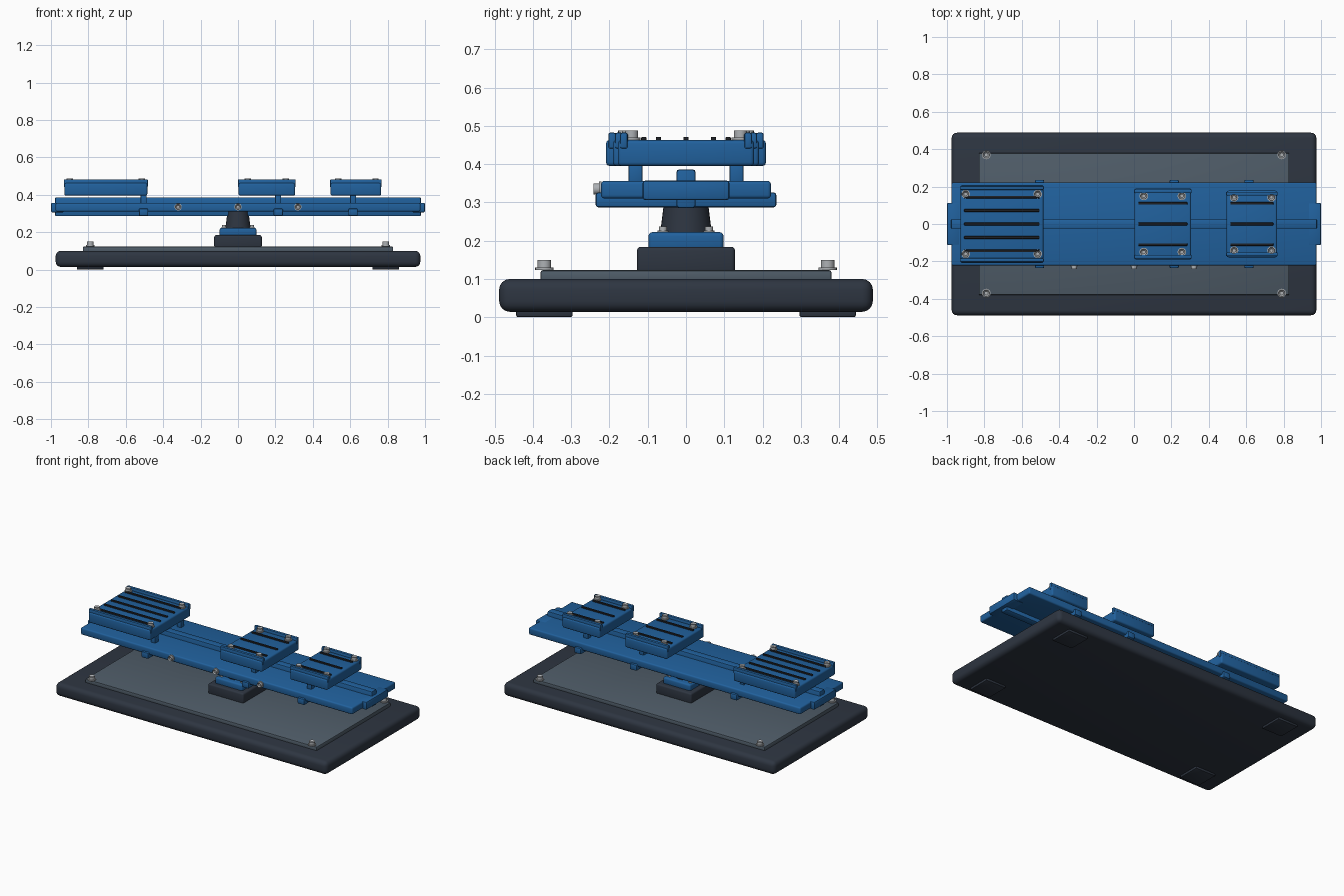
import bpy, bmesh, math
from mathutils import Matrix, Vector

if "Cube" in bpy.data.objects:
    bpy.data.objects.remove(bpy.data.objects["Cube"], do_unlink=True)


def material(name, rgb, metallic=0.0):
    m = bpy.data.materials.new(name)
    m.use_nodes = True
    m.diffuse_color = (*rgb, 1)
    shader = m.node_tree.nodes["Principled BSDF"]
    shader.inputs["Base Color"].default_value = (*rgb, 1)
    shader.inputs["Roughness"].default_value = 0.5
    return m


BLUE = material("rail_blue", (0.015, 0.12, 0.34))
DARK = material("base_charcoal", (0.027, 0.036, 0.053))
SLATE = material("plate_slate", (0.078, 0.107, 0.138))
STEEL = material("bolt_steel", (0.42, 0.44, 0.46))
BLACK = material("strip_black", (0.012, 0.014, 0.018))


def finish(name, bm, mat):
    mesh = bpy.data.meshes.new(name)
    bm.to_mesh(mesh)
    bm.free()
    mesh.materials.append(mat)
    obj = bpy.data.objects.new(name, mesh)
    bpy.context.collection.objects.link(obj)
    bpy.context.view_layer.objects.active = obj
    for o in bpy.context.selected_objects:
        o.select_set(False)
    obj.select_set(True)
    bpy.ops.object.shade_smooth_by_angle(angle=math.radians(35))
    return obj


def box(name, x, y, z, mat, bevel=0.006, segments=2):
    """Rounded box from (min, max) ranges."""
    bm = bmesh.new()
    bmesh.ops.create_cube(bm, size=1)
    for v in bm.verts:
        v.co = Vector([(r[0] + r[1]) / 2 + c * (r[1] - r[0])
                       for r, c in zip((x, y, z), v.co)])
    bmesh.ops.bevel(bm, geom=bm.edges[:], offset=bevel, segments=segments,
                    profile=0.5, affect='EDGES')
    return finish(name, bm, mat)


def cylinder(bm, r1, r2, z0, z1, sides):
    return bmesh.ops.create_cone(
        bm, cap_ends=True, segments=sides, radius1=r1, radius2=r2, depth=z1 - z0,
        matrix=Matrix.Translation((0, 0, (z0 + z1) / 2)))["verts"]


def bolt(name, loc, scale=1.0, forward=False):
    """Washer and socket head, pointing up or to the front."""
    bm = bmesh.new()
    cylinder(bm, 0.024, 0.024, 0, 0.007, 20)
    cylinder(bm, 0.018, 0.018, 0.007, 0.026, 16)
    bm.faces.ensure_lookup_table()
    top = max(bm.faces, key=lambda f: f.calc_center_median().z)
    bmesh.ops.inset_region(bm, faces=[top], thickness=0.008)
    bmesh.ops.translate(bm, verts=top.verts[:], vec=(0, 0, -0.008))
    spin = Matrix.Rotation(math.pi / 2, 4, 'X') if forward else Matrix()
    bm.transform(Matrix.Translation(loc) @ spin @ Matrix.Scale(scale, 4))
    return finish(name, bm, STEEL)


# Base slab, feet and top plate
box("base_slab", (-0.975, 0.975), (-0.488, 0.488), (0.014, 0.1), DARK, 0.028, 4)
box("base_plate", (-0.83, 0.83), (-0.38, 0.38), (0.09, 0.123), SLATE, 0.006)
for sx in (-1, 1):
    for sy in (-1, 1):
        fx, fy = 0.79 * sx, 0.37 * sy
        box("foot", (fx - 0.072, fx + 0.072), (fy - 0.074, fy + 0.074),
            (0, 0.03), DARK, 0.006)
        bolt("plate_bolt", (fx, fy, 0.123))

# Central pedestal
box("pedestal_block", (-0.127, 0.127), (-0.128, 0.128), (0.115, 0.184), DARK, 0.01, 3)
box("pedestal_cap", (-0.098, 0.098), (-0.098, 0.098), (0.175, 0.222), BLUE, 0.01, 3)
neck = bmesh.new()
cylinder(neck, 0.068, 0.056, 0.215, 0.312, 32)
finish("pedestal_neck", neck, DARK)
for sx in (-1, 1):
    for sy in (-1, 1):
        bolt("pedestal_bolt", (0.075 * sx, 0.06 * sy, 0.222), 0.6)

# Long beam with its spine, end plates and front bolts
box("beam_slab", (-0.975, 0.975), (-0.222, 0.222), (0.31, 0.356), BLUE, 0.009, 3)
box("beam_spine", (-0.978, 0.978), (-0.025, 0.025), (0.285, 0.386), BLUE, 0.007)
for s in (-1, 1):
    box("beam_end_plate", sorted((0.93 * s, 1.0 * s)), (-0.113, 0.113),
        (0.306, 0.357), BLUE, 0.007)
for x in (-0.32, 0, 0.32):
    bolt("beam_bolt", (x, -0.221, 0.335), 0.8, forward=True)


def tray(name, x0, x1, half, post_x, strips, bolt_x, bolt_y):
    """Raised platform with side lips, grip strips, corner bolts and supports."""
    box(name + "_body", (x0, x1), (-half, half), (0.395, 0.463), BLUE, 0.01, 3)
    for s in (-1, 1):
        box(name + "_lip", (x0 - 0.003, x1 + 0.003),
            sorted((s * (half - 0.026), s * (half - 0.006))), (0.44, 0.482), BLUE, 0.005)
        box(name + "_post", (post_x - 0.016, post_x + 0.016),
            sorted((s * 0.114, s * 0.15)), (0.345, 0.405), BLUE, 0.004)
        for bx in bolt_x:
            bolt(name + "_bolt", (bx, s * bolt_y, 0.463), 0.95)
    for y in strips:
        box(name + "_strip", (x0 + 0.02, x1 - 0.02), (y - 0.007, y + 0.007),
            (0.455, 0.471), BLACK, 0.003)
    box(name + "_crossbar", (post_x - 0.025, post_x + 0.025), (-0.236, 0.236),
        (0.287, 0.326), BLUE, 0.007)


# Three trays along the beam
tray("long_tray", -0.928, -0.485, 0.209, -0.505,
     [i * 0.072 for i in range(-2, 3)], (-0.9, -0.515), 0.16)
tray("middle_tray", 0.003, 0.305, 0.191, 0.215,
     (-0.11, 0, 0.11), (0.052, 0.256), 0.15)
tray("short_tray", 0.495, 0.765, 0.178, 0.615,
     (-0.11, 0, 0.11), (0.535, 0.735), 0.142)
